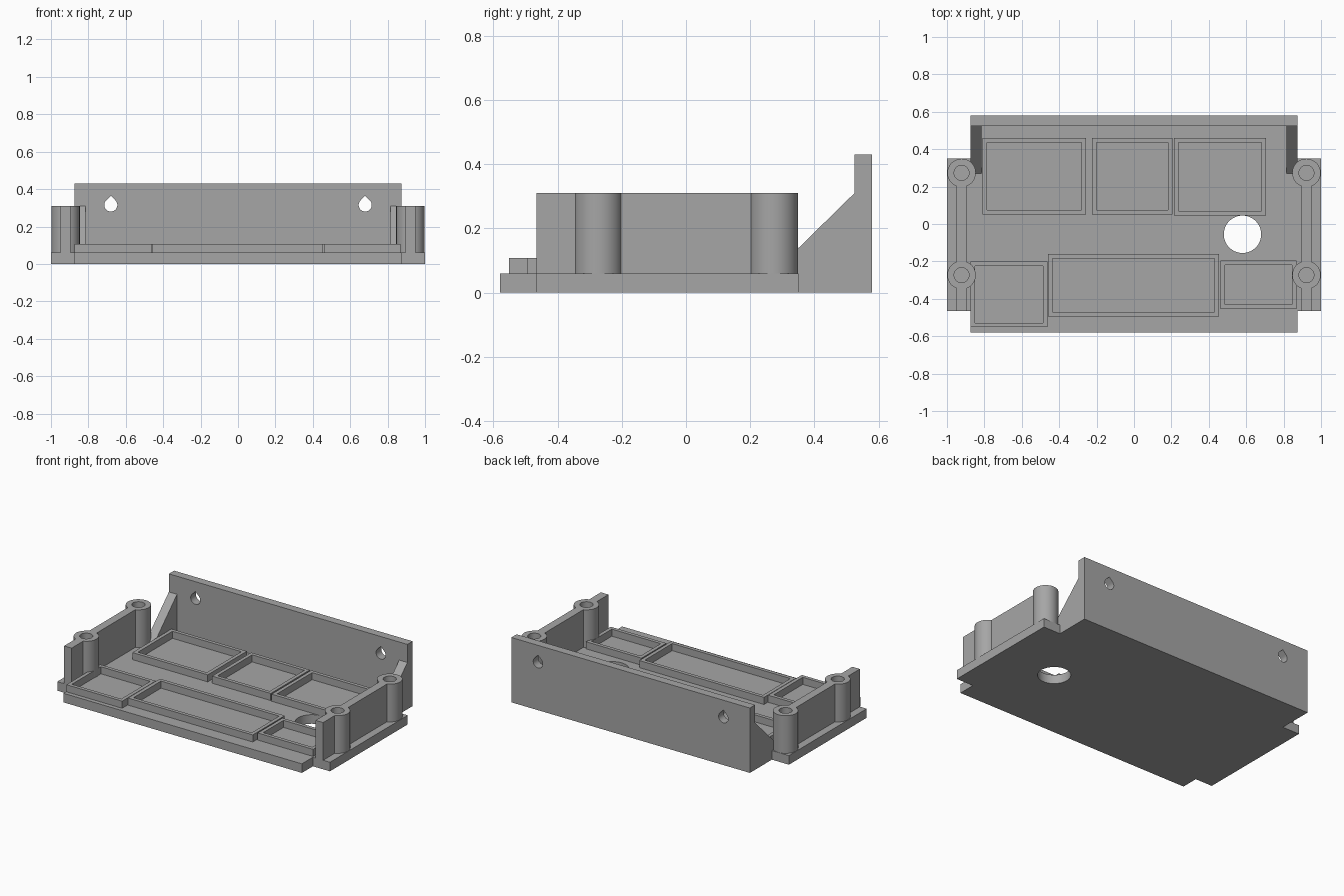
import bpy, bmesh
from math import sin, cos, pi, radians
from mathutils import Matrix

cube = bpy.data.objects.get("Cube")
if cube:
    bpy.data.objects.remove(cube, do_unlink=True)

grey = bpy.data.materials.new("plain grey")
grey.use_nodes = True
colour = (0.38, 0.38, 0.38, 1)
grey.diffuse_color = colour
grey.node_tree.nodes["Principled BSDF"].inputs["Base Color"].default_value = colour

# Axis maps from (u, v, depth) to (x, y, z)
FLAT = Matrix.Identity(4)
FACING_FRONT = Matrix(((1, 0, 0, 0), (0, 0, 1, 0), (0, 1, 0, 0), (0, 0, 0, 1)))
FACING_SIDE = Matrix(((0, 0, 1, 0), (1, 0, 0, 0), (0, 1, 0, 0), (0, 0, 0, 1)))


def rect(u0, u1, v0, v1):
    return [(u0, v0), (u1, v0), (u1, v1), (u0, v1)]


def circle(cu, cv, r, n=48):
    return [(cu + r * cos(2 * pi * i / n), cv + r * sin(2 * pi * i / n)) for i in range(n)]


def teardrop(cu, cv, r, n=24):
    # Three-quarter arc closed by a pointed top
    arc = [(cu + r * cos(a), cv + r * sin(a))
           for a in (pi * 0.75 + 1.5 * pi * i / n for i in range(n + 1))]
    return arc + [(cu, cv + r * 2 ** 0.5)]


def prism(name, outlines, low, high, axes=FLAT):
    """Extrude the first outline, with the others as holes, from low to high."""
    curve = bpy.data.curves.new(name, 'CURVE')
    curve.dimensions = '2D'
    curve.fill_mode = 'BOTH'
    curve.extrude = (high - low) / 2
    for pts in outlines:
        spline = curve.splines.new('POLY')
        spline.points.add(len(pts) - 1)
        for point, (u, v) in zip(spline.points, pts):
            point.co = (u, v, 0, 1)
        spline.use_cyclic_u = True
    helper = bpy.data.objects.new(name + " outline", curve)
    bpy.context.collection.objects.link(helper)
    bpy.context.view_layer.update()
    graph = bpy.context.evaluated_depsgraph_get()
    mesh = bpy.data.meshes.new_from_object(helper.evaluated_get(graph))
    bpy.data.objects.remove(helper, do_unlink=True)
    bpy.data.curves.remove(curve)

    mesh.transform(axes @ Matrix.Translation((0, 0, (low + high) / 2)))
    bm = bmesh.new()
    bm.from_mesh(mesh)
    bmesh.ops.remove_doubles(bm, verts=bm.verts, dist=1e-5)
    bmesh.ops.recalc_face_normals(bm, faces=bm.faces)
    bm.to_mesh(mesh)
    bm.free()
    mesh.materials.clear()
    mesh.materials.append(grey)
    mesh.shade_smooth()
    mesh.set_sharp_from_angle(angle=radians(30))
    obj = bpy.data.objects.new(name, mesh)
    bpy.context.collection.objects.link(obj)
    return obj


BODY, FRONT, BACK = 0.875, -0.58, 0.58
FLOOR, POST_TOP = 0.06, 0.31

# Base plate with side flanges and a round cable hole
half = [(BODY, FRONT), (BODY, -0.465), (1, -0.465), (1, 0.35), (BODY, 0.35), (BODY, BACK)]
plate = half + [(-x, y) for x, y in reversed(half)]
prism("base_plate", [plate, circle(0.58, -0.055, 0.1)], 0, FLOOR)

# Back wall with two teardrop holes
prism("back_wall", [rect(-BODY, BODY, FLOOR, 0.43)]
      + [teardrop(s * 0.68, 0.315, 0.035) for s in (-1, 1)], 0.525, BACK, FACING_FRONT)

# Shallow component trays: x0, x1, y0, y1
trays = [(-0.81, -0.257, 0.05, 0.46), (-0.225, 0.205, 0.05, 0.46),
         (0.215, 0.705, 0.045, 0.46), (-0.873, -0.463, -0.552, -0.2),
         (-0.46, 0.455, -0.495, -0.16), (0.463, 0.87, -0.455, -0.195)]
RIM = 0.024
for i, (x0, x1, y0, y1) in enumerate(trays):
    prism(f"tray_rim_{i + 1}", [rect(x0, x1, y0, y1),
          rect(x0 + RIM, x1 - RIM, y0 + RIM, y1 - RIM)], FLOOR, 0.107)

# Posts, side walls and gussets on both sides
PX, PY, TUCK = 0.922, 0.273, 0.06
for side, s in (("left", 1), ("right", -1)):
    for end, e in (("front", -1), ("back", 1)):
        prism(f"{side}_{end}_post", [circle(s * PX, e * PY, 0.076),
              circle(s * PX, e * PY, 0.04)], FLOOR, POST_TOP)
    x0, x1 = sorted((s * 0.895, s * 0.95))
    prism(f"{side}_wall", [rect(x0, x1, -PY + TUCK, PY - TUCK)], FLOOR, POST_TOP)
    prism(f"{side}_wall_front_end", [rect(x0, x1, -0.465, -PY - TUCK)], FLOOR, POST_TOP)
    low, high = sorted((s * 0.815, s * BODY))
    prism(f"{side}_gusset", [[(0.27, FLOOR), (0.525, FLOOR), (0.525, POST_TOP)]],
          low, high, FACING_SIDE)
